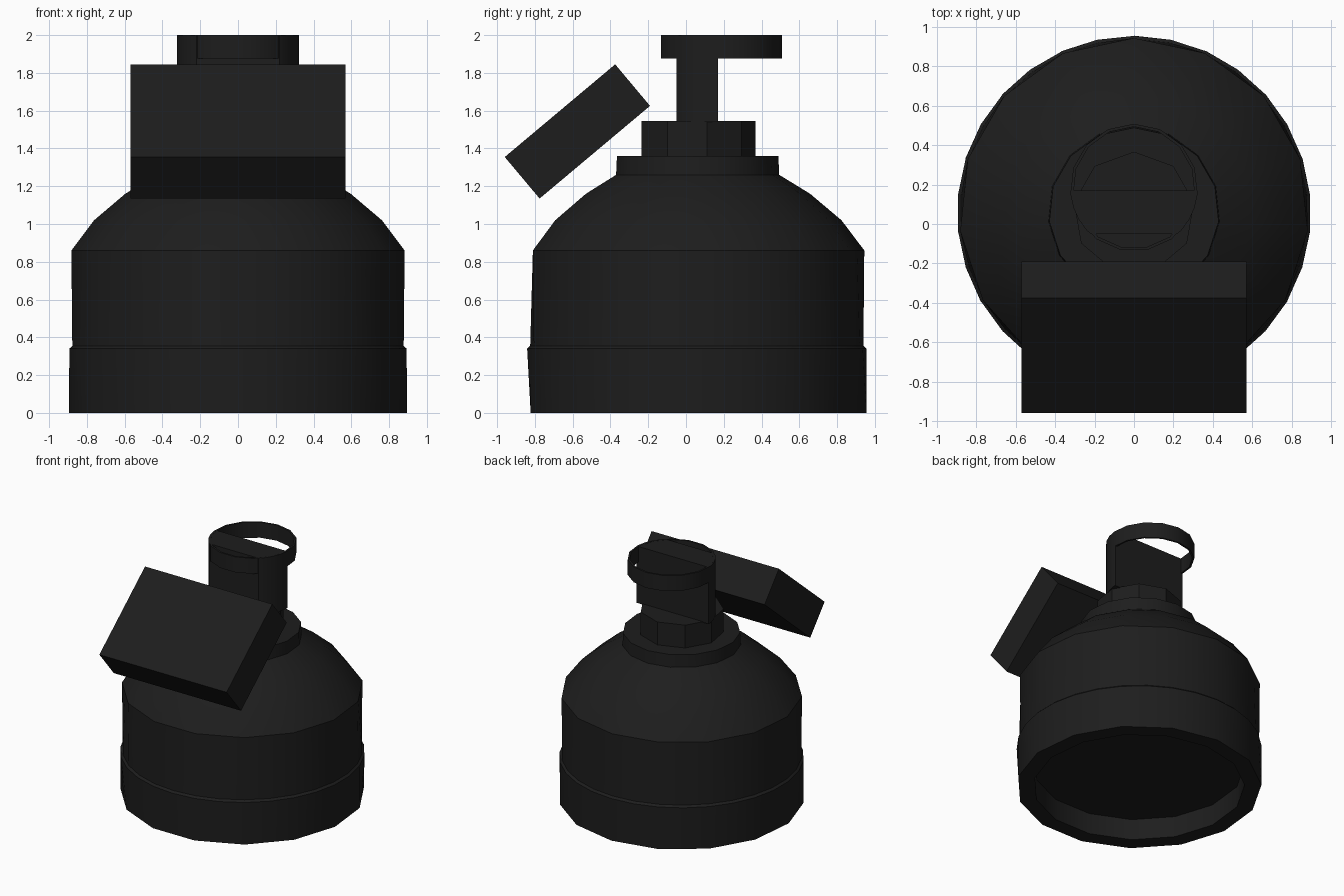
import bpy, bmesh, math
from mathutils import Matrix, Vector

cube = bpy.data.objects.get("Cube")
if cube:
    bpy.data.objects.remove(cube, do_unlink=True)

charcoal = bpy.data.materials.new("charcoal")
charcoal.use_nodes = True
colour = (0.0125, 0.0125, 0.0125, 1)
charcoal.diffuse_color = colour
charcoal.node_tree.nodes["Principled BSDF"].inputs["Base Color"].default_value = colour

AXIS = 0.057     # y of the body axis
RING_Y = 0.185   # y of the pull ring axis


def finish(name, bm):
    bmesh.ops.recalc_face_normals(bm, faces=bm.faces)
    mesh = bpy.data.meshes.new(name)
    bm.to_mesh(mesh)
    bm.free()
    mesh.materials.append(charcoal)
    obj = bpy.data.objects.new(name, mesh)
    bpy.context.collection.objects.link(obj)
    bpy.ops.object.select_all(action='DESELECT')
    obj.select_set(True)
    bpy.context.view_layer.objects.active = obj
    bpy.ops.object.shade_smooth_by_angle(angle=math.radians(30))


def lathe(name, rows, sides, y, closed=False):
    """Turn (radius, height, coarse) rows; coarse rows keep half as many corners."""
    bm = bmesh.new()
    rings = []
    for radius, z, coarse in rows:
        ring = []
        for i in range(sides):
            a = math.tau * i / sides
            r = radius * math.cos(math.tau / sides) if coarse and i % 2 else radius
            ring.append(bm.verts.new((r * math.sin(a), y + r * math.cos(a), z)))
        rings.append(ring)
    pairs = list(zip(rings, rings[1:]))
    if closed:
        pairs.append((rings[-1], rings[0]))
    else:
        bm.faces.new(rings[0])
        bm.faces.new(rings[-1])
    for low, high in pairs:
        for i in range(sides):
            j = (i + 1) % sides
            bm.faces.new((low[i], low[j], high[j], high[i]))
    finish(name, bm)


# Base band with a shallow recess underneath
lathe("base_band", [(0.775, 0.17, True), (0.775, 0, True), (0.899, 0, True),
                    (0.898, 0.34, False), (0.882, 0.355, False)], 30, AXIS)

# Body wall and domed shoulder
lathe("body", [(0.882, 0.35, False), (0.887, 0.86, True), (0.766, 1.02, True),
               (0.6, 1.16, True), (0.437, 1.26, True)], 30, AXIS)

# Neck collar and nine-sided nut
lathe("neck_collar", [(0.437, 1.25, False), (0.432, 1.36, False)], 15, AXIS)
lathe("neck_nut", [(0.31, 1.35, False), (0.31, 1.545, False)], 9, AXIS)

# Thin pull ring
lathe("pull_ring", [(0.324, 1.875, False), (0.324, 2, False),
                    (0.309, 2, False), (0.309, 1.875, False)], 15, RING_Y, closed=True)

# Stem plate: a slice of the ring's disc
bm = bmesh.new()
bmesh.ops.create_cone(bm, cap_ends=True, segments=30, radius1=0.324, radius2=0.324, depth=0.46,
                      matrix=Matrix.Translation((0, RING_Y, 1.769)))
for y, direction in ((-0.05, -1), (0.17, 1)):
    cut = bmesh.ops.bisect_plane(bm, geom=bm.verts[:] + bm.edges[:] + bm.faces[:],
                                 plane_co=(0, y, 0), plane_no=(0, direction, 0), clear_outer=True)
    edges = [e for e in cut["geom_cut"] if isinstance(e, bmesh.types.BMEdge)]
    bmesh.ops.contextual_create(bm, geom=edges)
finish("stem_plate", bm)

# Tilted box in front of the neck
bm = bmesh.new()
bmesh.ops.create_cube(bm, size=1)
bmesh.ops.scale(bm, vec=Vector((1.14, 0.763, 0.287)), verts=bm.verts)
tilt = Matrix.Translation((0, -0.575, 1.49)) @ Matrix.Rotation(math.radians(40), 4, 'X')
bmesh.ops.transform(bm, matrix=tilt, verts=bm.verts)
finish("tilted_box", bm)
